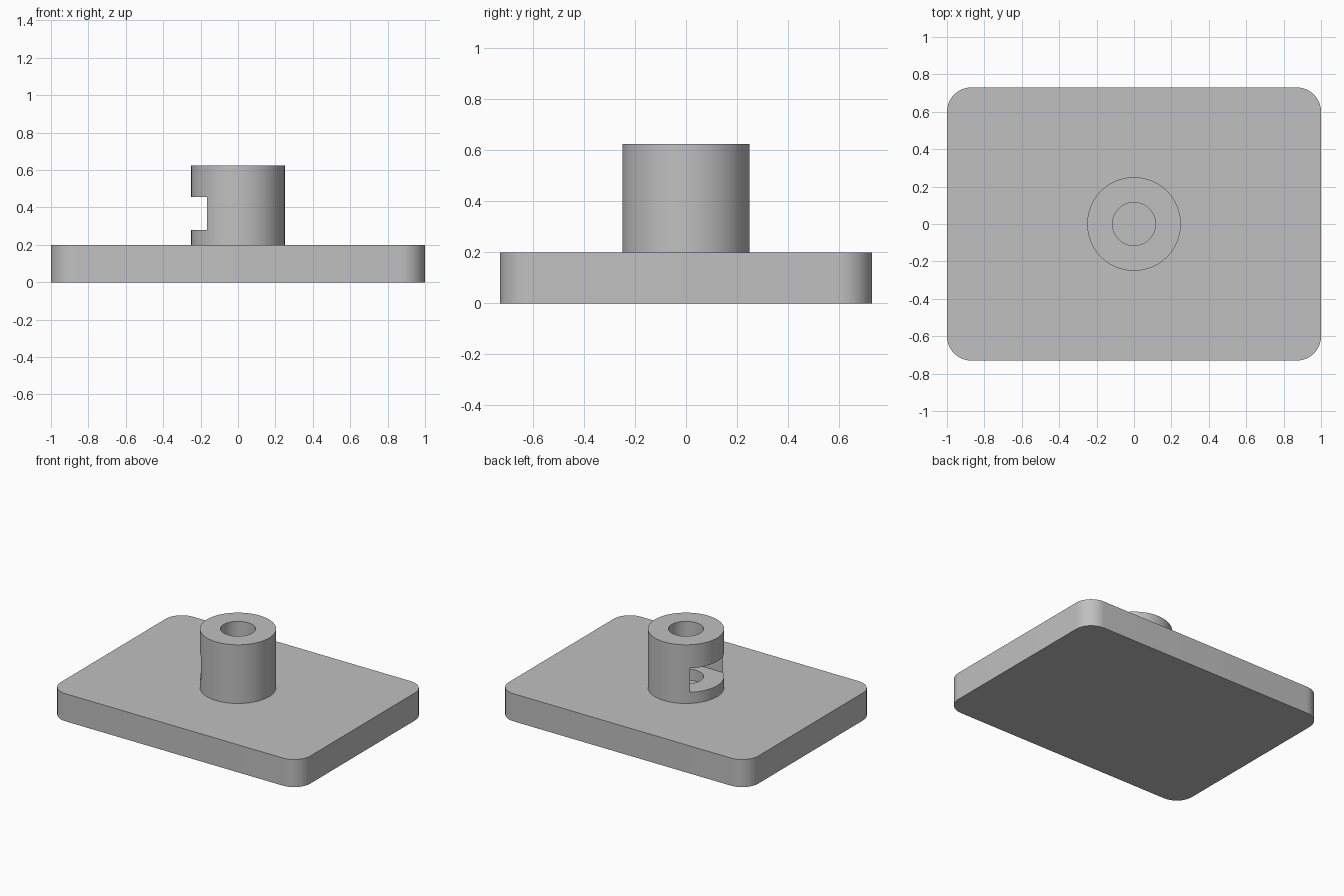
import bpy, bmesh, math

cube = bpy.data.objects.get("Cube")
if cube:
    bpy.data.objects.remove(cube, do_unlink=True)

grey = bpy.data.materials.new("plain grey")
grey.use_nodes = True
colour = (0.53, 0.53, 0.53, 1)
grey.diffuse_color = colour
grey.node_tree.nodes["Principled BSDF"].inputs["Base Color"].default_value = colour


def prism(name, outline, z0, z1):
    """Extrude a counter-clockwise outline from z0 to z1."""
    bm = bmesh.new()
    face = bm.faces.new([bm.verts.new((x, y, z0)) for x, y in outline])
    top = bmesh.ops.extrude_face_region(bm, geom=[face])["geom"]
    bmesh.ops.translate(bm, vec=(0, 0, z1 - z0),
                        verts=[v for v in top if isinstance(v, bmesh.types.BMVert)])
    bmesh.ops.recalc_face_normals(bm, faces=bm.faces)
    mesh = bpy.data.meshes.new(name)
    bm.to_mesh(mesh)
    bm.free()
    mesh.materials.append(grey)
    obj = bpy.data.objects.new(name, mesh)
    bpy.context.collection.objects.link(obj)
    return obj


def circle(radius, count=96):
    return [(radius * math.cos(math.tau * i / count),
             radius * math.sin(math.tau * i / count)) for i in range(count)]


def rounded_rectangle(hx, hy, r, steps=16):
    points = []
    for corner, (sx, sy) in enumerate([(1, 1), (-1, 1), (-1, -1), (1, -1)]):
        for i in range(steps + 1):
            a = math.pi / 2 * (corner + i / steps)
            points.append((sx * (hx - r) + r * math.cos(a),
                           sy * (hy - r) + r * math.sin(a)))
    return points


def combine(target, tool, operation):
    """Apply a boolean and discard the tool."""
    mod = target.modifiers.new(operation.title(), "BOOLEAN")
    mod.operation = operation
    mod.solver = "EXACT"
    mod.object = tool
    bpy.context.view_layer.objects.active = target
    bpy.ops.object.modifier_apply(modifier=mod.name)
    bpy.data.objects.remove(tool, do_unlink=True)


# Raised boss with a blind bore
boss = prism("boss", circle(0.25), 0.1, 0.625)
bore = prism("bore_cutter", circle(0.115, 64), 0.2, 0.8)

# Nut slot: open on the -x side, ending in half a hexagon
w = 0.188
flat = w / math.sqrt(3)
slot = prism("slot_cutter",
             [(-0.4, -w), (flat, -w), (2 * flat, 0), (flat, w), (-0.4, w)], 0.28, 0.455)

# Base plate fused with the boss
plate = prism("base_plate_with_boss", rounded_rectangle(1, 0.73, 0.13), 0, 0.2)
combine(plate, boss, "UNION")
combine(plate, bore, "DIFFERENCE")
combine(plate, slot, "DIFFERENCE")

# Smooth the curved walls and keep the rims sharp
bpy.ops.object.select_all(action="DESELECT")
plate.select_set(True)
bpy.context.view_layer.objects.active = plate
bpy.ops.object.shade_smooth_by_angle(angle=math.radians(30))
